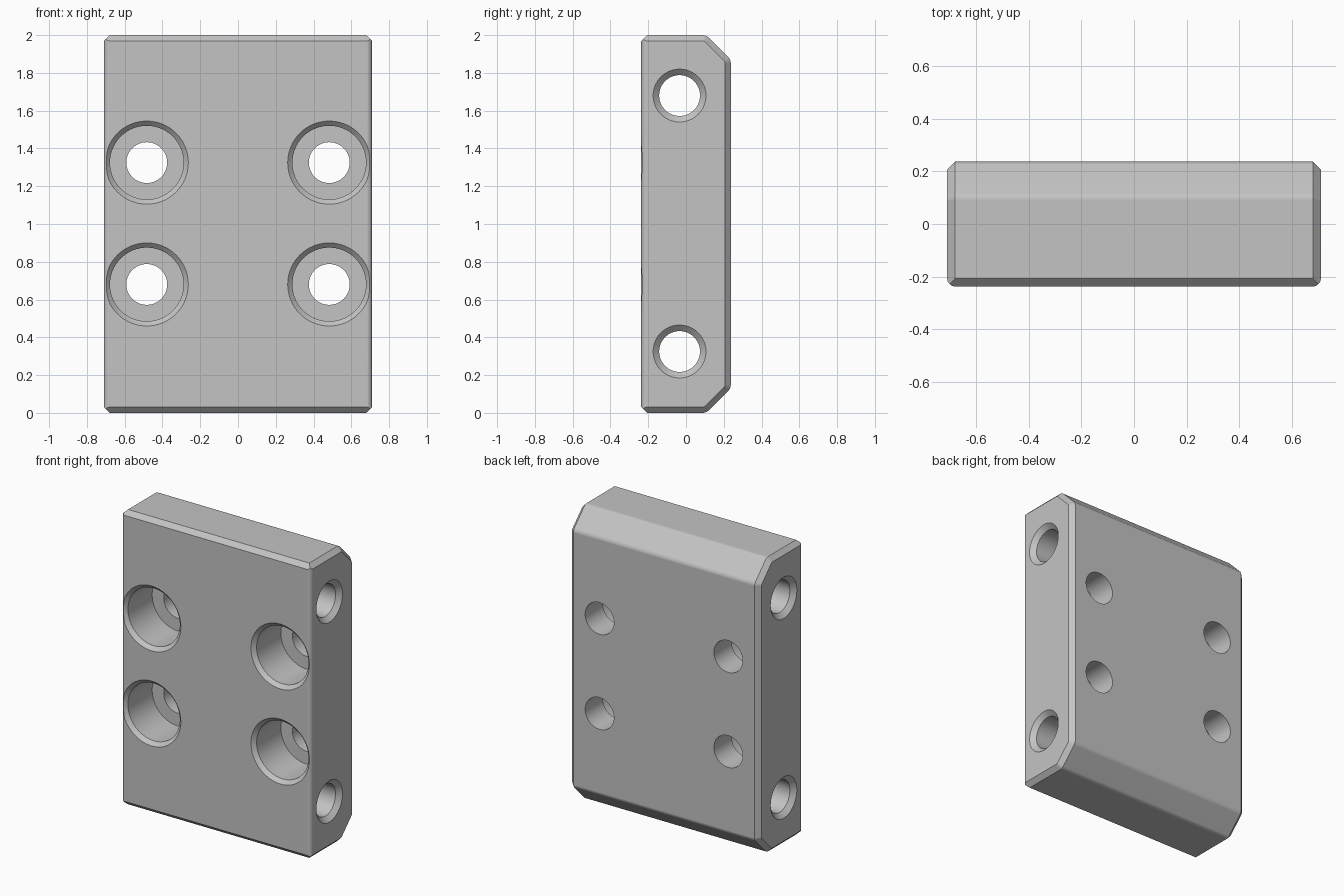
import bpy, bmesh
from math import sin, cos, radians, pi
from mathutils import Vector, Matrix

cube = bpy.data.objects.get("Cube")
if cube:
    bpy.data.objects.remove(cube, do_unlink=True)

HX, HY, HZ = 0.71, 0.237, 1.0      # half sizes of the block
C = 0.03                           # small chamfer and fillet size
SLOPE = 0.13                       # large chamfer on the back edges
SEG = 64


def clip(bm, point, normal):
    """Cut away everything beyond a plane and cap the cut."""
    res = bmesh.ops.bisect_plane(
        bm, geom=bm.verts[:] + bm.edges[:] + bm.faces[:], dist=1e-6,
        plane_co=point, plane_no=normal, clear_outer=True)
    edges = [e for e in res["geom_cut"]
             if isinstance(e, bmesh.types.BMEdge) and e.is_boundary]
    if edges:
        bmesh.ops.edgeloop_fill(bm, edges=edges)


def direction(angle):
    """Normal in the side plane: 0 degrees is back, 90 is up."""
    a = radians(angle)
    return Vector((0, cos(a), sin(a)))


def add_lathe(bm, profile, matrix):
    """Closed turned solid along local z from (radius, height) pairs."""
    rings = []
    for r, h in profile:
        rings.append([bm.verts.new(matrix @ Vector(
            (r * cos(2 * pi * i / SEG), r * sin(2 * pi * i / SEG), h)))
            for i in range(SEG)])
    for a, b in zip(rings, rings[1:]):
        for i in range(SEG):
            j = (i + 1) % SEG
            bm.faces.new((a[i], a[j], b[j], b[i]))
    bm.faces.new(rings[0][::-1])
    bm.faces.new(rings[-1])


def new_object(name, bm):
    bmesh.ops.recalc_face_normals(bm, faces=bm.faces[:])
    mesh = bpy.data.meshes.new(name)
    bm.to_mesh(mesh)
    bm.free()
    obj = bpy.data.objects.new(name, mesh)
    bpy.context.collection.objects.link(obj)
    return obj


# Block, centred on the origin while it is shaped
bm = bmesh.new()
bmesh.ops.create_cube(bm, size=2, matrix=Matrix.Diagonal((HX, HY, HZ, 1)))

# Planes of the upper side profile: back, sloped edge, top, with soft blends
mid = Vector((0, HY, HZ - SLOPE))
top = Vector((0, HY - SLOPE, HZ))
R = 0.05
planes = [(mid, 0), (mid, 45), (top, 90)]
for corner, start in ((mid, 0), (top, 45)):
    n1, n2 = direction(start), direction(start + 45)
    centre = corner - R * (n1 + n2) / (1 + n1.dot(n2))
    for a in (start + 11.25, start + 22.5, start + 33.75):
        planes.append((centre + R * direction(a), a))

for sz in (1, -1):
    for p, a in planes:
        n = direction(a)
        p, n = Vector((0, p.y, p.z * sz)), Vector((0, n.y, n.z * sz))
        if a not in (0, 90):
            clip(bm, p, n)
        # Chamfer along both ends of this face
        if a > 0 or sz > 0:
            for sx in (1, -1):
                side = Vector((sx, 0, 0))
                clip(bm, p - n * C + side * HX, (side + n).normalized())
    # Front chamfer at top and bottom
    clip(bm, Vector((0, -HY, sz * (HZ - C))), Vector((0, -1, sz)).normalized())

# Rounded upright front edges
for sx in (1, -1):
    for a in (15, 30, 45, 60, 75):
        n = Vector((sx * cos(radians(a)), -sin(radians(a)), 0))
        clip(bm, Vector((sx * (HX - C), C - HY, 0)) + n * C, n)
bmesh.ops.translate(bm, verts=bm.verts[:], vec=(0, 0, HZ))
block = new_object("mounting_block", bm)

# Cutters: counterbored front holes and countersunk cross holes
bm = bmesh.new()
to_back = Matrix.Rotation(radians(-90), 4, 'X')
to_left = Matrix.Rotation(radians(90), 4, 'Y')
bore = [(0.22, -0.3), (0.22, -HY), (0.195, -HY + 0.025),
        (0.195, 0.048), (0.108, 0.048), (0.108, 0.4)]
cross = [(0.14, -0.8), (0.14, -HX), (0.108, C - HX),
         (0.108, HX - C), (0.14, HX), (0.14, 0.8)]
for z in (0.68, 1.325):
    for x in (-0.483, 0.483):
        add_lathe(bm, bore, Matrix.Translation((x, 0, z)) @ to_back)
for z in (0.325, 1.68):
    add_lathe(bm, cross, Matrix.Translation((0, -0.034, z)) @ to_left)
cutter = new_object("hole_cutter", bm)
cutter.hide_render = True

bpy.ops.object.select_all(action='DESELECT')
bpy.context.view_layer.objects.active = block
block.select_set(True)
cut = block.modifiers.new("holes", 'BOOLEAN')
cut.operation = 'DIFFERENCE'
cut.solver = 'EXACT'
cut.object = cutter
bpy.ops.object.modifier_apply(modifier=cut.name)
bpy.data.objects.remove(cutter, do_unlink=True)

# Smooth bores and blends, crisp chamfers
bpy.ops.object.shade_smooth_by_angle(angle=radians(28))
weighted = block.modifiers.new("even_normals", 'WEIGHTED_NORMAL')
weighted.keep_sharp = True

# Single grey finish
grey = bpy.data.materials.new("plain_grey")
grey.use_nodes = True
colour = (0.55, 0.55, 0.55, 1)
grey.diffuse_color = colour
grey.node_tree.nodes["Principled BSDF"].inputs["Base Color"].default_value = colour
block.data.materials.clear()
block.data.materials.append(grey)
